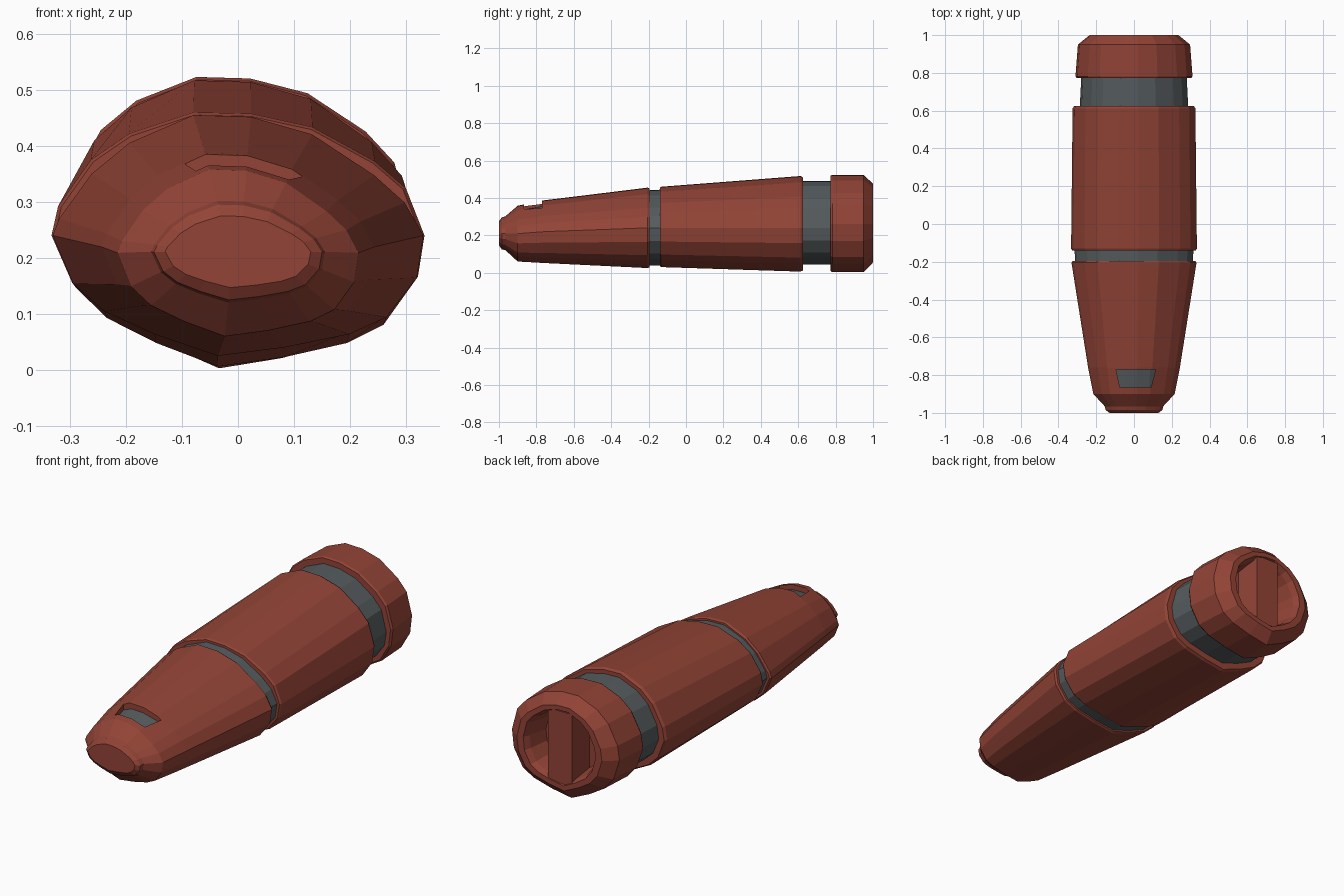
import bpy
import bmesh

if "Cube" in bpy.data.objects:
    bpy.data.objects.remove(bpy.data.objects["Cube"], do_unlink=True)


def make_material(name, colour):
    mat = bpy.data.materials.new(name)
    mat.use_nodes = True
    mat.diffuse_color = (*colour, 1)
    bsdf = mat.node_tree.nodes["Principled BSDF"]
    bsdf.inputs["Base Color"].default_value = (*colour, 1)
    return mat


red = make_material("brick_red", (0.29, 0.057, 0.037))
grey = make_material("dark_grey", (0.09, 0.105, 0.11))

# Uneven hand-cut cross-section, in units of half width and half height
PROFILE = [(-.24, 1), (.07, .99), (.4, .89), (.735, .63), (.9, .42), (1, 0),
           (.965, -.35), (.8, -.68), (.6, -.82), (.25, -.93), (-.11, -1),
           (-.45, -.82), (-.72, -.63), (-.89, -.4), (-1, 0), (-.965, .27),
           (-.79, .64), (-.585, .84)]


def finish(name, bm, mat):
    bmesh.ops.recalc_face_normals(bm, faces=bm.faces)
    mesh = bpy.data.meshes.new(name)
    bm.to_mesh(mesh)
    bm.free()
    mesh.materials.append(mat)
    obj = bpy.data.objects.new(name, mesh)
    bpy.context.collection.objects.link(obj)
    return obj


def loft(name, sections, mat, middle=.24, peak=1.0):
    """Closed loft; each section is (y, half width, bottom, top).
    A peak above one makes the upper half more pointed at the sides."""
    bm = bmesh.new()
    rings = []
    for y, half, bottom, top in sections:
        mid = min(middle, (bottom + top) / 2)
        ring = []
        for u, v in PROFILE:
            z = mid + (top - mid) * v ** peak if v >= 0 else mid + (mid - bottom) * v
            ring.append(bm.verts.new((u * half, y, z)))
        rings.append(ring)
    count = len(PROFILE)
    for a, b in zip(rings, rings[1:]):
        for i in range(count):
            j = (i + 1) % count
            bm.faces.new((a[i], a[j], b[j], b[i]))
    bm.faces.new(rings[0])
    bm.faces.new(rings[-1])
    return finish(name, bm, mat)


def prism(name, outline, low, high, mat):
    """Upright prism over an outline in x and y."""
    bm = bmesh.new()
    base = bm.faces.new([bm.verts.new((x, y, low)) for x, y in outline])
    made = bmesh.ops.extrude_face_region(bm, geom=[base])["geom"]
    for v in made:
        if isinstance(v, bmesh.types.BMVert):
            v.co.z = high
    return finish(name, bm, mat)


def cut(obj, cutter):
    cutter.hide_render = True
    mod = obj.modifiers.new("cut", "BOOLEAN")
    mod.operation = "DIFFERENCE"
    mod.solver = "EXACT"
    mod.object = cutter
    bpy.context.view_layer.objects.active = obj
    bpy.ops.object.modifier_apply(modifier=mod.name)
    bpy.data.objects.remove(cutter, do_unlink=True)


# Tapered front shell with stepped nose
front_shell = loft("front_shell", [
    (-1, .13, .147, .275), (-.985, .15, .125, .295), (-.965, .155, .12, .302),
    (-.9, .215, .06, .358), (-.76, .243, .052, .387),
    (-.205, .331, .025, .455), (-.195, .325, .03, .45)], red, peak=1.5)

# Window cut through the top, with a grey core showing inside
cut(front_shell, prism("window_cutter", [
    (-.075, -.865), (.09, -.865), (.115, -.77), (-.095, -.77)], .26, .6, red))
loft("window_panel", [(-.89, .195, .1, .335), (-.74, .22, .1, .362)], grey, peak=1.5)

# Grey bands sunk between the shells
loft("front_band", [(-.21, .312, .038, .44), (-.12, .315, .038, .445)], grey, peak=1.35)
loft("rear_band", [(.6, .288, .045, .49), (.8, .278, .045, .49)], grey)

# Main grip
loft("grip", [
    (-.14, .327, .035, .455), (-.13, .333, .03, .46),
    (.612, .325, .006, .517), (.625, .317, .012, .51)], red, peak=1.1)

# End cap with a hollow and a crossbar
end_cap = loft("end_cap", [
    (.772, .303, .01, .518), (.782, .31, .003, .523),
    (.95, .297, .003, .523), (1, .235, .055, .475)], red, middle=.26)
cut(end_cap, loft("hollow_cutter", [
    (.87, .165, .105, .425), (.97, .185, .09, .44), (1.01, .205, .075, .457)],
    red, middle=.265))
prism("end_crossbar", [(-.075, .86), (.075, .86), (.065, .995), (-.065, .995)],
      .085, .445, red)
